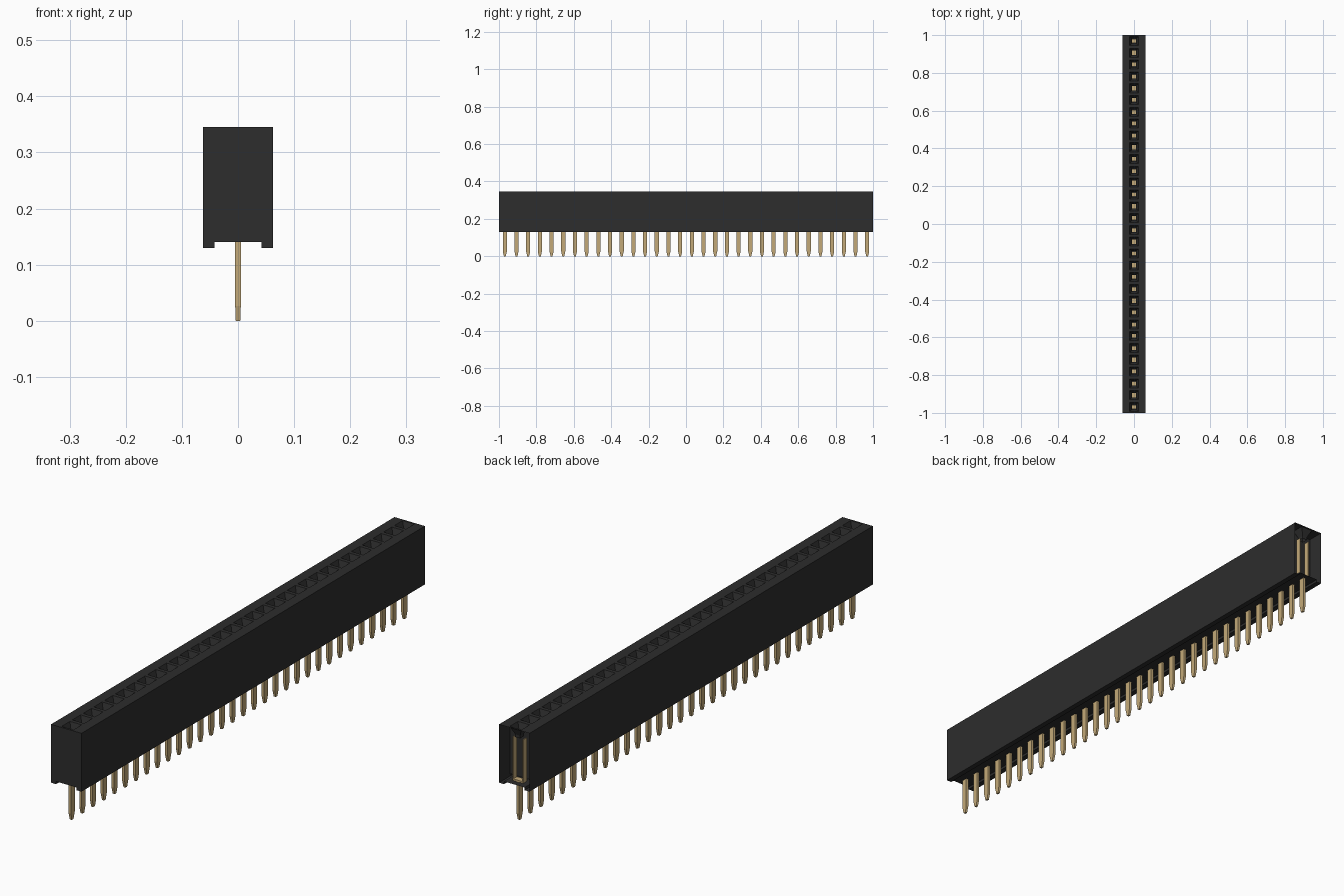
import bpy, bmesh

cube = bpy.data.objects.get("Cube")
if cube:
    bpy.data.objects.remove(cube, do_unlink=True)

COUNT = 32
PITCH = 2 / COUNT
HALF_W, BOTTOM, FLOOR, TOP = 0.062, 0.13, 0.14, 0.345
CENTRES = [-1 + PITCH * (i + 0.5) for i in range(COUNT)]


def material(name, colour):
    mat = bpy.data.materials.new(name)
    mat.use_nodes = True
    mat.diffuse_color = (*colour, 1)
    mat.node_tree.nodes["Principled BSDF"].inputs["Base Color"].default_value = (*colour, 1)
    return mat


BLACK = material("black plastic", (0.026, 0.026, 0.026))
GOLD = material("pale gold", (0.55, 0.40, 0.19))


def finish(name, bm, mat):
    bmesh.ops.remove_doubles(bm, verts=bm.verts, dist=0.0001)
    bmesh.ops.recalc_face_normals(bm, faces=bm.faces)
    mesh = bpy.data.meshes.new(name)
    bm.to_mesh(mesh)
    bm.free()
    mesh.materials.append(mat)
    obj = bpy.data.objects.new(name, mesh)
    bpy.context.collection.objects.link(obj)
    return obj


def loft(bm, y, rings, capped=False):
    """Join rectangles given as (half x, half y, z) around the axis x=0, y."""
    loops = [[bm.verts.new((sx * hx, y + sy * hy, z))
              for sx, sy in ((-1, -1), (1, -1), (1, 1), (-1, 1))]
             for hx, hy, z in rings]
    for a, b in zip(loops, loops[1:]):
        for i in range(4):
            j = (i + 1) % 4
            bm.faces.new((a[i], a[j], b[j], b[i]))
    if capped:
        bm.faces.new(loops[0])
        bm.faces.new(loops[-1])


def box(bm, x, y, z0, z1, hx, hy):
    geom = bmesh.ops.create_cube(bm, size=1)["verts"]
    for v in geom:
        v.co.x = x + v.co.x * 2 * hx
        v.co.y = y + v.co.y * 2 * hy
        v.co.z = z0 if v.co.z < 0 else z1


# Housing: channelled shell, closed at the front and open at the back
bm = bmesh.new()
right = [(HALF_W, TOP), (HALF_W, BOTTOM), (0.042, BOTTOM), (0.042, FLOOR)]
profile = right + [(-x, z) for x, z in reversed(right)]
front, back = [[bm.verts.new((x, y, z)) for x, z in profile] for y in (-1, 1)]
bm.faces.new(front)
for i in range(len(profile) - 1):
    bm.faces.new((front[i], front[i + 1], back[i + 1], back[i]))
# Top cells with tapered entry holes
for y in CENTRES:
    loft(bm, y, [(HALF_W, PITCH / 2, TOP), (0.024, 0.024, TOP),
                 (0.010, 0.012, TOP - 0.03), (0.010, 0.012, TOP - 0.04)])
finish("housing", bm, BLACK)

# Walls between neighbouring cavities
bm = bmesh.new()
for y in CENTRES[1:]:
    box(bm, 0, y - PITCH / 2, FLOOR, TOP - 0.002, HALF_W - 0.001, 0.001)
finish("cavity_walls", bm, BLACK)

# Tapered pins below the housing
bm = bmesh.new()
for y in CENTRES:
    loft(bm, y, [(0.004, 0.005, 0), (0.005, 0.011, 0.026),
                 (0.005, 0.011, FLOOR + 0.005)], capped=True)
finish("pins", bm, GOLD)

# Forked spring contacts inside the cavities
bm = bmesh.new()
for y in CENTRES:
    box(bm, 0, y, FLOOR + 0.002, FLOOR + 0.008, 0.022, 0.011)
    for side in (-1, 1):
        box(bm, side * 0.02, y, FLOOR + 0.006, 0.302, 0.002, 0.010)
finish("contacts", bm, GOLD)
